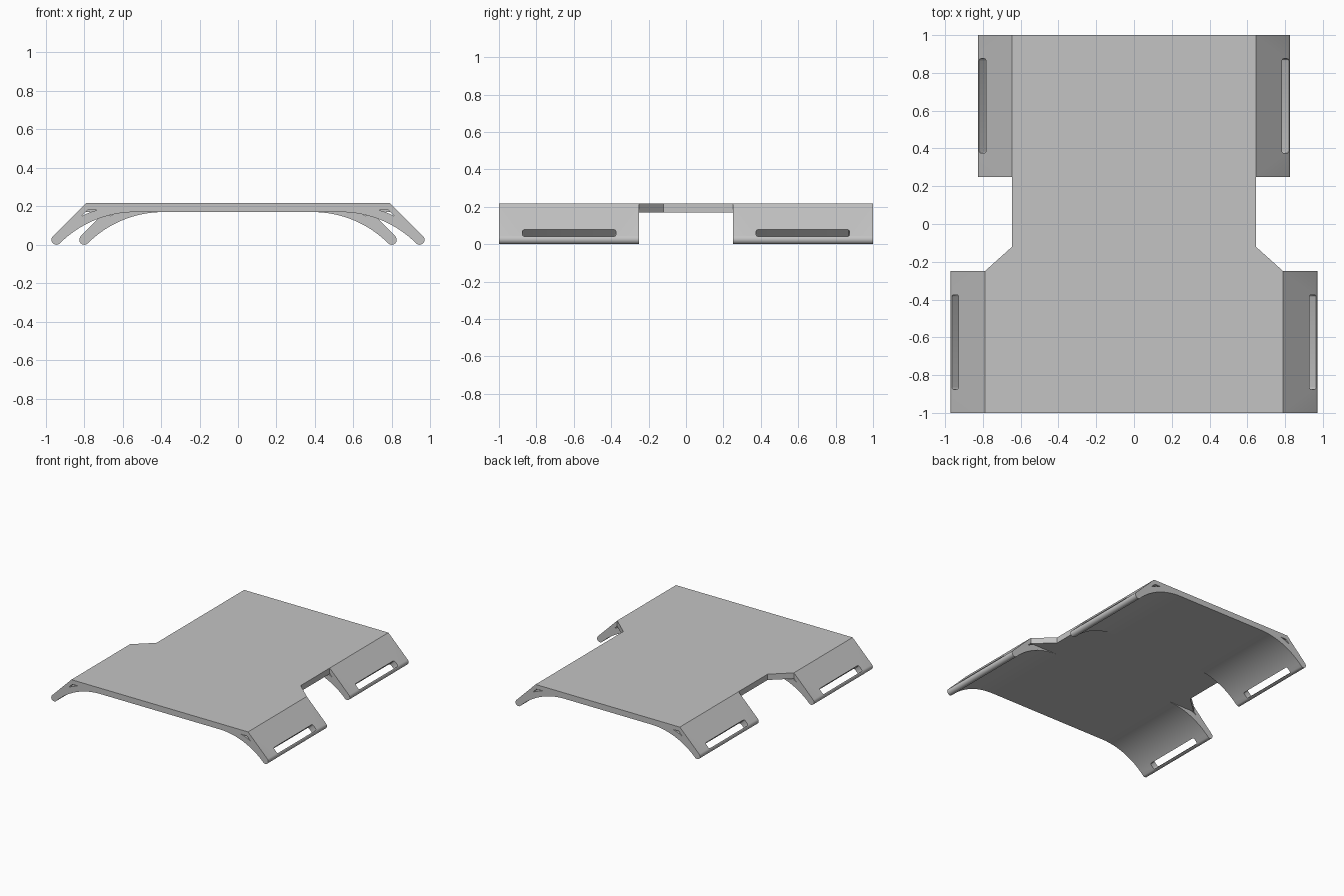
import bpy, bmesh, math
from mathutils import Vector, Matrix

if "Cube" in bpy.data.objects:
    bpy.data.objects.remove(bpy.data.objects["Cube"], do_unlink=True)

TOP, UNDER = 0.217, 0.17
TIP_R = 0.026            # rounded lip of each wing

grey = bpy.data.materials.new("light grey")
grey.use_nodes = True
grey.diffuse_color = (0.55, 0.55, 0.55, 1)
grey.node_tree.nodes["Principled BSDF"].inputs["Base Color"].default_value = (0.55, 0.55, 0.55, 1)


def prism(name, outline, offset, direction):
    """Extrude a closed outline of 3D points along a direction."""
    bm = bmesh.new()
    face = bm.faces.new([bm.verts.new(Vector(p) + Vector(offset)) for p in outline])
    ext = bmesh.ops.extrude_face_region(bm, geom=[face])
    verts = [v for v in ext["geom"] if isinstance(v, bmesh.types.BMVert)]
    bmesh.ops.translate(bm, verts=verts, vec=direction)
    bmesh.ops.recalc_face_normals(bm, faces=bm.faces)
    mesh = bpy.data.meshes.new(name)
    bm.to_mesh(mesh)
    bm.free()
    mesh.materials.append(grey)
    obj = bpy.data.objects.new(name, mesh)
    bpy.context.collection.objects.link(obj)
    return obj


def combine(target, other, operation):
    """Apply a boolean and discard the other object."""
    mod = target.modifiers.new("cut", "BOOLEAN")
    mod.operation, mod.solver, mod.object = operation, "EXACT", other
    bpy.context.view_layer.objects.active = target
    bpy.ops.object.modifier_apply(modifier=mod.name)
    bpy.data.objects.remove(other, do_unlink=True)


def half_profile(edge):
    """Right half of a section: top corner, sloped wing, round lip, arched underside."""
    cx = edge + TOP - TIP_R * (1 + math.sqrt(2))
    pts = [(edge, TOP)]
    for i in range(13):
        a = math.radians(45 - 15 * i)
        pts.append((cx + TIP_R * math.cos(a), TIP_R + TIP_R * math.sin(a)))
    x, z = pts[-1]
    radius = (UNDER - z) / (1 - math.sqrt(0.5))
    centre = x - radius * math.sqrt(0.5)
    for i in range(1, 17):
        a = math.radians(45 * (1 - i / 16))
        pts.append((centre + radius * math.sin(a), UNDER - radius + radius * math.cos(a)))
    return pts


def section(name, edge, y0):
    """One end of the plate with a wing on each side, 0.75 long."""
    half = half_profile(edge)
    outline = half + [(-x, z) for x, z in reversed(half)]
    body = prism(name, [(x, 0, z) for x, z in outline], (0, y0, 0), (0, 0.75, 0))
    for side in (1, -1):
        # triangular channel running through the wing root
        channel = [(-0.062, 0.182), (-0.01, 0.182), (0.023, 0.149), (-0.02, 0.169)]
        hole = prism("channel_cutter", [(side * (edge + x), 0, z) for x, z in channel],
                     (0, y0 - 0.1, 0), (0, 0.95, 0))
        combine(body, hole, "DIFFERENCE")
        # strap slot cut square to the slope, with rounded ends
        yc, hl, hw, r = y0 + 0.375, 0.25, 0.0255, 0.012
        mid = Vector((side * (edge + 0.157), yc, TOP - 0.157))
        down = Vector((side, 0, -1)).normalized()
        normal = Vector((side, 0, 1)).normalized()
        ring = []
        for k, (sy, sd) in enumerate(((1, 1), (-1, 1), (-1, -1), (1, -1))):
            for j in range(4):
                a = math.radians(90 * k + 30 * j)
                ring.append(mid + Vector((0, sy * (hl - r) + r * math.cos(a), 0))
                            + down * (sd * (hw - r) + r * math.sin(a)))
        slot = prism("slot_cutter", ring, -normal * 0.09, normal * 0.14)
        combine(body, slot, "DIFFERENCE")
    return body


# Wide front end, narrow back end and the waist joining them
plate = section("winged_plate", 0.79, -1.0)
back = section("back_section", 0.645, 0.25)
right = [(0.79, -0.25), (0.645, -0.12), (0.645, 0.25)]
waist_outline = right + [(-x, y) for x, y in reversed(right)]
waist = prism("waist", [(x, y, UNDER) for x, y in waist_outline], (0, 0, 0), (0, 0, TOP - UNDER))
combine(plate, waist, "UNION")
combine(plate, back, "UNION")

# Smooth arches and lips, crisp corners
bpy.ops.object.select_all(action="DESELECT")
plate.select_set(True)
bpy.context.view_layer.objects.active = plate
bpy.ops.object.shade_smooth_by_angle(angle=math.radians(30))
